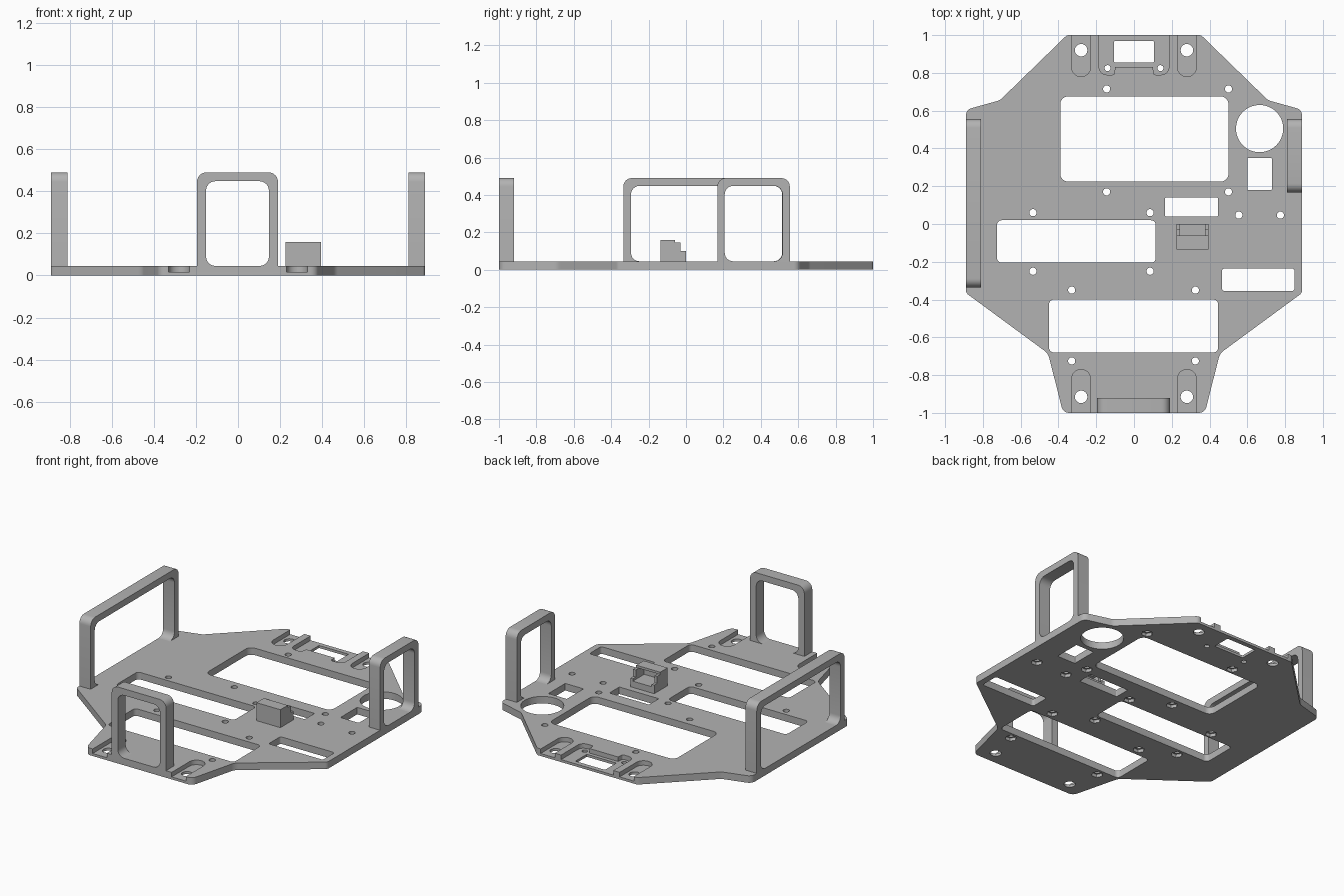
import bpy, bmesh, math
from mathutils import Vector

cube = bpy.data.objects.get("Cube")
if cube:
    bpy.data.objects.remove(cube, do_unlink=True)

GREY = (0.45, 0.45, 0.45, 1)
grey = bpy.data.materials.new("plain grey")
grey.use_nodes = True
grey.diffuse_color = GREY
grey.node_tree.nodes["Principled BSDF"].inputs["Base Color"].default_value = GREY

TOP = 0.045      # upper surface of the base plate
HEIGHT = 0.49    # top of the handles


def fillet(prev, p, nxt, r, n=6):
    """Arc points that round corner p."""
    p = Vector(p)
    a = (Vector(prev) - p).normalized()
    b = (Vector(nxt) - p).normalized()
    half = a.angle(b) / 2
    t = r / math.tan(half)
    c = p + (a + b).normalized() * (r / math.sin(half))
    u, v = p + a * t - c, p + b * t - c
    sweep = math.atan2(u.x * v.y - u.y * v.x, u.dot(v))
    pts = []
    for i in range(n + 1):
        s, k = math.sin(sweep * i / n), math.cos(sweep * i / n)
        pts.append(c + Vector((u.x * k - u.y * s, u.x * s + u.y * k)))
    return pts


def rounded(corners):
    """Closed outline from (x, y, radius) corners."""
    out = []
    for i, (x, y, r) in enumerate(corners):
        prev, nxt = corners[i - 1], corners[(i + 1) % len(corners)]
        out += fillet(prev[:2], (x, y), nxt[:2], r) if r else [Vector((x, y))]
    return out


def rect(x0, x1, y0, y1, r=0):
    return rounded([(x0, y0, r), (x1, y0, r), (x1, y1, r), (x0, y1, r)])


def ring(x, y, r, n=32):
    return [Vector((x + r * math.cos(math.tau * i / n),
                    y + r * math.sin(math.tau * i / n))) for i in range(n)]


def prisms(name, outlines, lo, hi, axis="z"):
    """One object made of outlines extruded from lo to hi along an axis."""
    place = {"z": lambda p, h: (p.x, p.y, h),
             "y": lambda p, h: (p.x, h, p.y),
             "x": lambda p, h: (h, p.x, p.y)}[axis]
    bm = bmesh.new()
    for pts in outlines:
        a = [bm.verts.new(place(p, lo)) for p in pts]
        b = [bm.verts.new(place(p, hi)) for p in pts]
        bm.faces.new(a)
        bm.faces.new(b[::-1])
        for i in range(len(a)):
            j = (i + 1) % len(a)
            bm.faces.new((a[i], b[i], b[j], a[j]))
    bmesh.ops.recalc_face_normals(bm, faces=bm.faces)
    mesh = bpy.data.meshes.new(name)
    bm.to_mesh(mesh)
    bm.free()
    mesh.materials.append(grey)
    obj = bpy.data.objects.new(name, mesh)
    bpy.context.collection.objects.link(obj)
    return obj


def activate(obj):
    bpy.ops.object.select_all(action="DESELECT")
    obj.select_set(True)
    bpy.context.view_layer.objects.active = obj


def cut(obj, cutter):
    cutter.hide_render = True
    mod = obj.modifiers.new("cut", "BOOLEAN")
    mod.operation, mod.solver, mod.object = "DIFFERENCE", "EXACT", cutter
    activate(obj)
    bpy.ops.object.modifier_apply(modifier=mod.name)
    bpy.data.objects.remove(cutter, do_unlink=True)


def smooth(obj):
    activate(obj)
    bpy.ops.object.shade_smooth_by_angle(angle=math.radians(30))


# Base plate, mirrored outline
half = [(0.375, -1, 0.04), (0.455, -0.685, 0.07), (0.89, -0.365, 0.03),
        (0.89, 0.605, 0.04), (0.71, 0.655, 0.06), (0.355, 1, 0.03)]
plate = prisms("base_plate",
               [rounded(half + [(-x, y, r) for x, y, r in reversed(half)])], 0, TOP)

# Windows and holes that go right through
windows = [rect(-0.39, 0.5, 0.225, 0.675, 0.04), rect(-0.725, 0.115, -0.205, 0.02, 0.025),
           rect(-0.45, 0.445, -0.68, -0.4, 0.025), rect(0.165, 0.445, 0.04, 0.14, 0.005),
           rect(0.6, 0.73, 0.18, 0.35, 0.005), rect(0.465, 0.85, -0.355, -0.235, 0.015),
           rect(-0.105, 0.105, 0.855, 0.97, 0.005), ring(0.665, 0.505, 0.125, 48)]
screws = [(x, y) for xs, ys in [((-0.145, 0.5), (0.17, 0.715)),
                                ((-0.535, 0.085), (-0.25, 0.06)),
                                ((-0.33, 0.325), (-0.725, -0.35)),
                                ((0.555, 0.775), (0.047,))]
          for x in xs for y in ys]
holes = [ring(x, y, 0.019, 24) for x, y in screws]
holes += [ring(s * 0.14, 0.825, 0.016, 24) for s in (-1, 1)]
holes += [ring(s * 0.28, y, 0.033) for s in (-1, 1) for y in (-0.915, 0.92)]
cut(plate, prisms("through_cutter", windows + holes, -0.1, 0.1))

# Round-ended slots at both ends and the stepped recess at the back
slots = []
for s in (-1, 1):
    x0, x1 = s * 0.28 - 0.05, s * 0.28 + 0.05
    slots.append(rounded([(x0, 1.1, 0), (x0, 0.78, 0.0499), (x1, 0.78, 0.0499), (x1, 1.1, 0)]))
    slots.append(rounded([(x0, -1.1, 0), (x0, -0.77, 0.0499), (x1, -0.77, 0.0499), (x1, -1.1, 0)]))
side = [(0.1, 0.832, 0), (0.105, 0.79, 0.01), (0.185, 0.79, 0.04), (0.185, 1.1, 0)]
slots.append(rounded(side + [(-x, y, r) for x, y, r in reversed(side)]))
cut(plate, prisms("slot_cutter", slots, 0.016, 0.1))

# Six-sided nut pockets underneath
cut(plate, prisms("nut_cutter", [ring(x, y, 0.034, 6) for x, y in screws], -0.1, 0.02))
smooth(plate)


# Upright handles: arch outline with rounded inner corners
def handle(name, o0, o1, wall, lo, hi, axis):
    i0, i1, top, r = o0 + wall, o1 - wall, HEIGHT - 0.042, 0.045
    bl, br, tr, tl = (i0, TOP), (i1, TOP), (i1, top), (i0, top)
    pts = [Vector((o0, TOP))]
    pts += fillet((o0, TOP), (o0, HEIGHT), (o1, HEIGHT), 0.045)
    pts += fillet((o0, HEIGHT), (o1, HEIGHT), (o1, TOP), 0.045)
    pts.append(Vector((o1, TOP)))
    for a, b, c in ((bl, br, tr), (br, tr, tl), (tr, tl, bl), (tl, bl, br)):
        pts += fillet(a, b, c, r)
    smooth(prisms(name, [pts], lo, hi, axis))


handle("front_handle", -0.195, 0.19, 0.043, -1, -0.92, "y")
handle("right_handle", -0.335, 0.555, 0.041, -0.89, -0.81, "x")
handle("left_handle", 0.168, 0.555, 0.039, 0.81, 0.89, "x")

# Stepped connector socket, open at the back
profile = [(-0.135, TOP), (-0.135, 0.16), (-0.06, 0.16), (-0.06, 0.145),
           (-0.03, 0.145), (-0.03, 0.1), (0, 0.1), (0, TOP)]
socket = prisms("connector_socket", [[Vector(p) for p in profile]], 0.225, 0.395, "x")
cut(socket, prisms("socket_cutter", [rect(0.243, 0.377, -0.06, 0.05)], 0.085, 0.2))
cut(socket, prisms("socket_depth_cutter", [rect(0.243, 0.377, -0.115, -0.01)], 0.085, 0.145))
